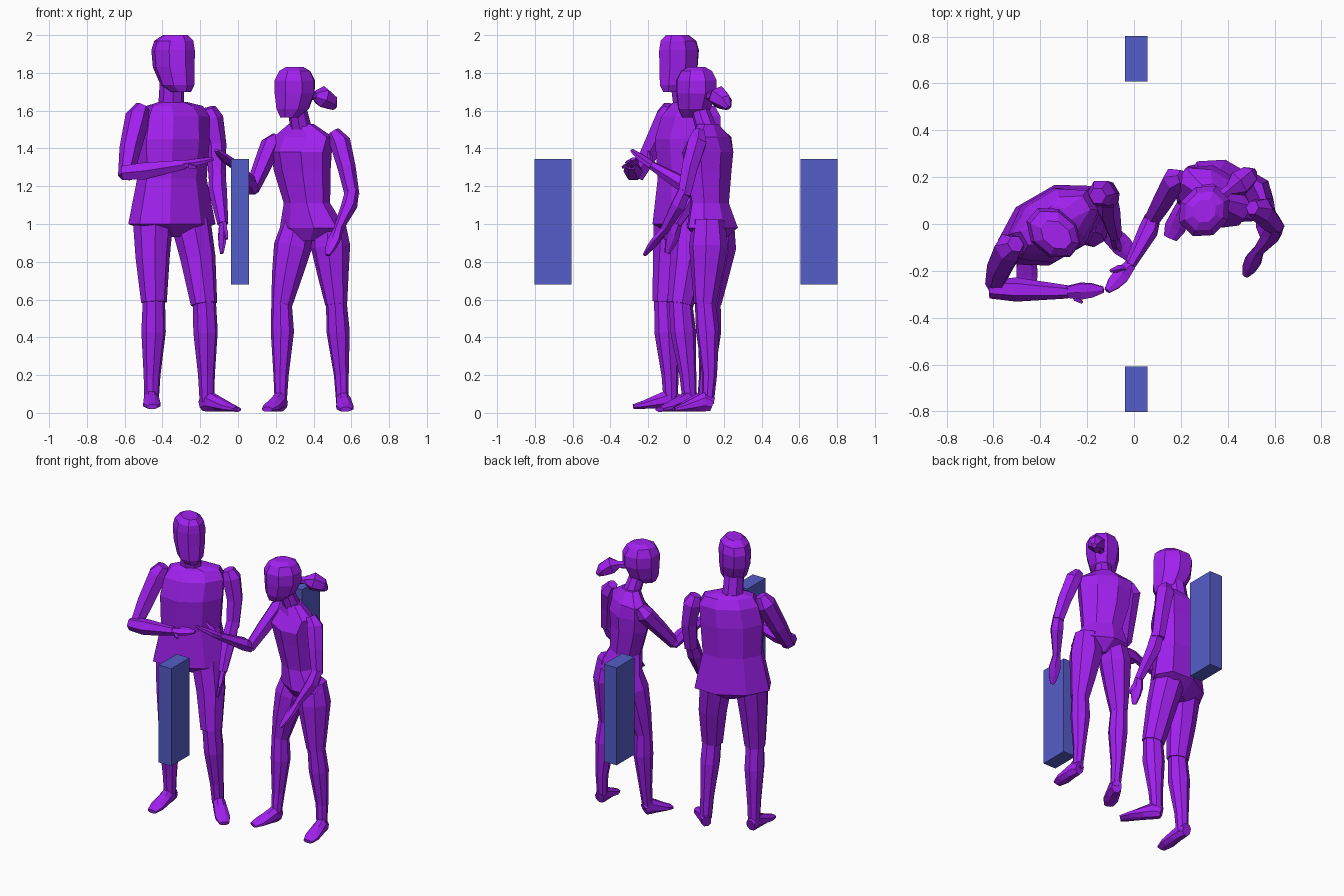
import bpy, bmesh
from math import cos, sin, pi, radians
from mathutils import Vector


def material(name, rgb):
    m = bpy.data.materials.new(name)
    m.diffuse_color = (*rgb, 1)
    return m


PURPLE = material("purple", (0.36, 0.015, 0.87))
BLUE = material("blue", (0.09, 0.11, 0.58))
UP = Vector((0, 0, 1))


def finish(name, bm, mat):
    bmesh.ops.recalc_face_normals(bm, faces=bm.faces)
    me = bpy.data.meshes.new(name)
    bm.to_mesh(me)
    bm.free()
    me.materials.append(mat)
    ob = bpy.data.objects.new(name, me)
    bpy.context.collection.objects.link(ob)


def loft(name, rings, ref, n=6, flat=False):
    """Rings are (x, y, z, radius along ref[, radius across])."""
    bm = bmesh.new()
    pts = [Vector(r[:3]) for r in rings]
    loops = []
    for i, r in enumerate(rings):
        t = UP if flat else (pts[min(i + 1, len(pts) - 1)] - pts[max(i - 1, 0)]).normalized()
        ref = Vector(ref)
        side = (ref - t * ref.dot(t)).normalized()
        other = t.cross(side)
        a, b = r[3] * 1.07, r[-1] * 1.07
        loops.append([bm.verts.new(pts[i] + side * a * cos(k) + other * b * sin(k))
                      for k in [(j + 0.5) * 2 * pi / n for j in range(n)]])
    for lo, hi in zip(loops, loops[1:]):
        for j in range(n):
            bm.faces.new((lo[j], lo[(j + 1) % n], hi[(j + 1) % n], hi[j]))
    bm.faces.new(loops[0])
    bm.faces.new(loops[-1])
    finish(name, bm, PURPLE)


def axis(deg):
    return Vector((cos(radians(deg)), sin(radians(deg)), 0))


def hand(name, wrist, tip, flat_dir, thumb):
    # flat palm with joined fingers, plus a thumb
    w, t, th = Vector(wrist), Vector(tip), Vector(thumb)
    loft(name + "_palm", [(*w, .025, .02), (*w.lerp(t, .4), .038, .018),
                          (*w.lerp(t, .7), .032, .014), (*t, .014, .008)], flat_dir)
    loft(name + "_thumb", [(*w.lerp(t, .15), .016), (*w.lerp(th, .6), .015), (*th, .007)],
         flat_dir, 4)


def foot(name, heel, tip, z=0.005):
    h, t = Vector((*heel, z)), Vector((*tip, z))
    rings = [(0, .04, .03), (.2, .055, .038), (.45, .04, .042), (.75, .024, .046), (1, .013, .03)]
    loft(name, [(*(h.lerp(t, f) + UP * hh), hh * .95, w) for f, hh, w in rings], UP, 8)


def head(name, c, deg, rings, n=8):
    # rings: height, forward shift, half width, half depth
    s = axis(deg)
    f = Vector((s.y, -s.x, 0))
    loft(name, [(*(Vector((c[0], c[1], 0)) + f * o + UP * z), a, b) for z, o, a, b in rings],
         s, n, True)


# Tall figure
M = axis(30)
loft("tall_figure_shirt", [
    (-.34, 0, .93, .06, .05), (-.35, -.005, 1.0, .235, .145), (-.35, -.005, 1.24, .185, .125),
    (-.345, -.005, 1.45, .195, .14), (-.335, .01, 1.57, .185, .12), (-.335, .015, 1.625, .155, .08),
    (-.345, .005, 1.645, .075, .065)], M, 8, True)
loft("tall_figure_neck", [(-.355, .005, 1.6, .065), (-.35, -.02, 1.76, .06)], M, 8, True)
head("tall_figure_head", (-.34, -.04), 50, [
    (1.70, .045, .045, .06), (1.735, .025, .075, .092), (1.83, 0, .09, .115),
    (1.92, -.005, .092, .12), (1.97, 0, .082, .108), (2.0, .01, .05, .07)])
loft("tall_figure_right_upper_arm", [
    (-.505, -.085, 1.625, .035), (-.53, -.1, 1.57, .062), (-.57, -.18, 1.4, .054),
    (-.595, -.26, 1.25, .038)], M)
loft("tall_figure_right_forearm", [
    (-.615, -.275, 1.27, .04), (-.5, -.28, 1.28, .048), (-.28, -.29, 1.315, .026)], UP)
hand("tall_figure_right_hand", (-.29, -.29, 1.315), (-.13, -.28, 1.345), (0, 1, .3),
     (-.22, -.335, 1.3))
loft("tall_figure_left_upper_arm", [
    (-.155, .12, 1.615, .035), (-.14, .13, 1.56, .058), (-.115, .13, 1.42, .05),
    (-.11, .1, 1.24, .042)], M)
loft("tall_figure_left_forearm", [
    (-.11, .1, 1.28, .04), (-.108, .06, 1.18, .046), (-.08, -.05, 1.0, .027)], M)
hand("tall_figure_left_hand", (-.08, -.045, 1.01), (-.085, -.1, .845), (.4, -.9, 0),
     (-.06, -.115, .92))
loft("tall_figure_right_thigh", [
    (-.45, -.065, 1.01, .1), (-.452, -.085, .82, .085), (-.445, -.11, .585, .064)], M, 8)
loft("tall_figure_right_shin", [
    (-.445, -.11, .61, .055), (-.447, -.1, .43, .06, .065), (-.455, -.085, .2, .042),
    (-.458, -.08, .06, .036)], M, 8)
foot("tall_figure_right_foot", (-.46, -.04), (-.455, -.28), .02)
loft("tall_figure_left_thigh", [
    (-.25, .03, 1.01, .1), (-.212, .01, .82, .088), (-.18, -.03, .575, .066)], M, 8)
loft("tall_figure_left_shin", [
    (-.178, -.03, .6, .057), (-.172, -.015, .43, .06, .065), (-.167, .01, .2, .042),
    (-.165, .02, .06, .036)], M, 8)
foot("tall_figure_left_foot", (-.185, .045), (-.005, -.14))

# Short figure
W = axis(-30)
loft("short_figure_torso", [
    (.39, .13, .91, .06, .06), (.395, .14, .98, .175, .115), (.365, .125, 1.11, .122, .09),
    (.34, .12, 1.28, .15, .105), (.335, .115, 1.38, .16, .12), (.345, .13, 1.46, .165, .08),
    (.335, .115, 1.53, .065, .05)], W, 8, True)
loft("short_figure_neck", [(.335, .11, 1.5, .055), (.312, .07, 1.62, .047)], W, 8, True)
head("short_figure_head", (.3, .055), -45, [
    (1.565, .04, .045, .05), (1.61, .015, .08, .09), (1.69, 0, .1, .11),
    (1.76, 0, .1, .112), (1.81, 0, .078, .085), (1.83, 0, .045, .05)])
loft("short_figure_ponytail", [
    (.37, .12, 1.68, .025), (.405, .145, 1.68, .022), (.445, .17, 1.675, .055),
    (.49, .205, 1.645, .042), (.51, .225, 1.615, .016)], W)
loft("short_figure_right_upper_arm", [
    (.21, .2, 1.46, .03), (.175, .19, 1.42, .052), (.125, .1, 1.3, .045),
    (.075, .015, 1.18, .034)], W)
loft("short_figure_right_forearm", [
    (.08, .03, 1.18, .032), (.06, -.03, 1.22, .04), (-.02, -.18, 1.31, .022)], UP)
hand("short_figure_right_hand", (-.015, -.175, 1.305), (-.115, -.285, 1.39), (.8, -.6, 0),
     (-.1, -.2, 1.385))
loft("short_figure_left_upper_arm", [
    (.505, .07, 1.49, .03), (.54, .06, 1.435, .052), (.575, .02, 1.3, .045),
    (.605, -.01, 1.15, .036)], W)
loft("short_figure_left_forearm", [
    (.605, -.005, 1.18, .034), (.59, -.04, 1.1, .04), (.525, -.12, .96, .022)], W)
hand("short_figure_left_hand", (.53, -.115, .97), (.475, -.22, .835), (.8, -.5, 0),
     (.475, -.16, .9))
loft("short_figure_right_thigh", [
    (.32, .175, 1.02, .075), (.29, .165, .88, .095), (.258, .145, .72, .075),
    (.232, .13, .575, .053)], W, 8)
loft("short_figure_right_shin", [
    (.23, .13, .6, .05), (.235, .125, .43, .058), (.228, .11, .2, .038),
    (.226, .09, .05, .03)], W, 8)
foot("short_figure_right_foot", (.235, .115), (.155, -.06))
loft("short_figure_left_thigh", [
    (.48, .12, 1.02, .08), (.49, .12, .88, .098), (.505, .11, .72, .076),
    (.52, .1, .575, .055)], W, 8)
loft("short_figure_left_shin", [
    (.52, .1, .6, .051), (.53, .115, .43, .058), (.547, .125, .2, .037),
    (.552, .115, .05, .03)], W, 8)
foot("short_figure_left_foot", (.555, .14), (.57, -.06))

# Blue blocks in front of and behind the pair
for name, y in (("front_block", -.705), ("back_block", .705)):
    bm = bmesh.new()
    bmesh.ops.create_cube(bm, size=1)
    bmesh.ops.scale(bm, vec=(.096, .195, .665), verts=bm.verts)
    bmesh.ops.translate(bm, vec=(.01, y, 1.012), verts=bm.verts)
    finish(name, bm, BLUE)
